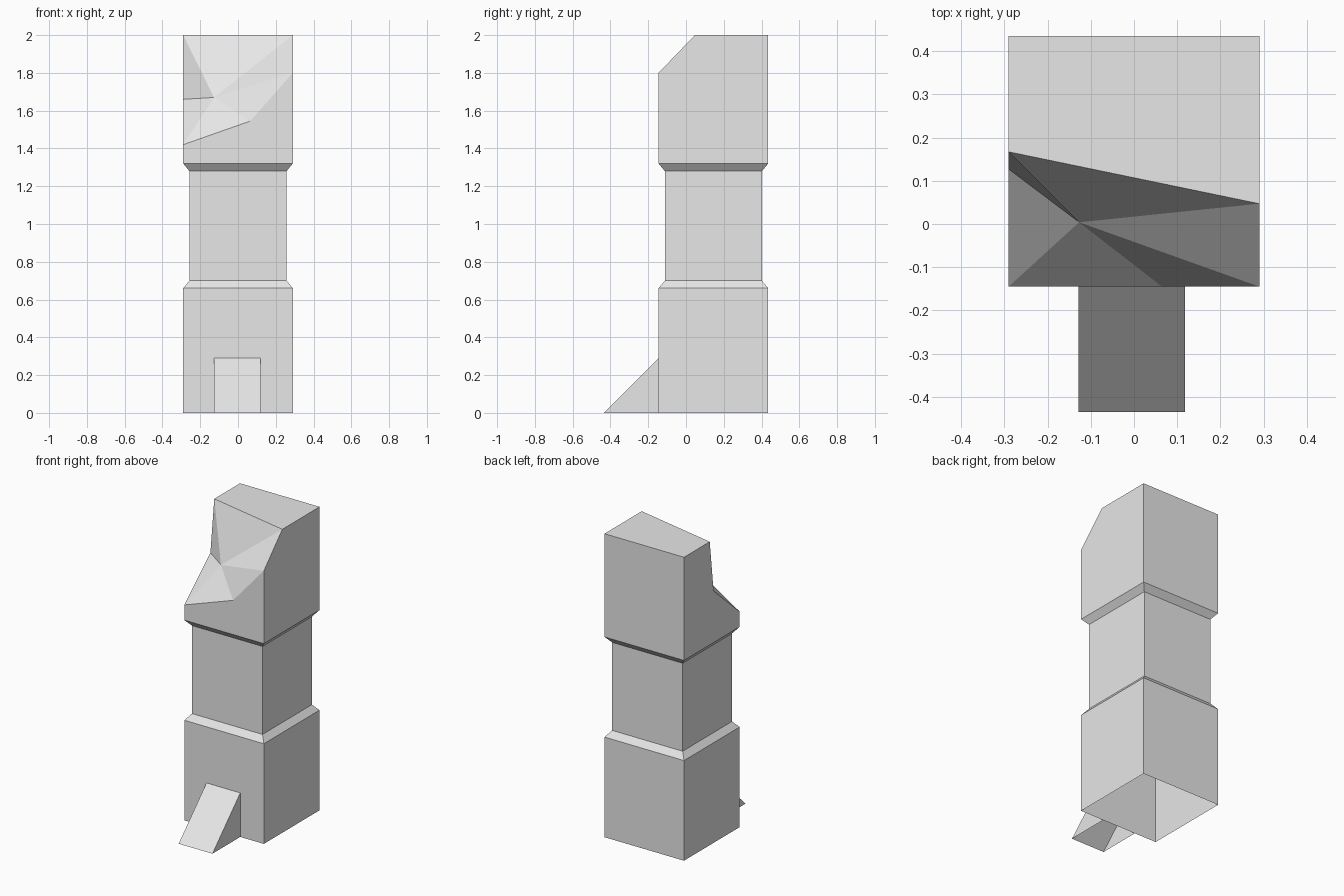
import bpy

if "Cube" in bpy.data.objects:
    bpy.data.objects.remove(bpy.data.objects["Cube"])

stone = bpy.data.materials.new("pale_grey_stone")
stone.diffuse_color = (0.8, 0.8, 0.8, 1.0)
stone.use_nodes = True
stone.node_tree.nodes["Principled BSDF"].inputs["Base Color"].default_value = stone.diffuse_color


def make_part(name, verts, faces):
    mesh = bpy.data.meshes.new(name)
    mesh.from_pydata(verts, [], faces)
    mesh.materials.append(stone)
    mesh.validate()
    obj = bpy.data.objects.new(name, mesh)
    bpy.context.collection.objects.link(obj)
    return obj


HALF = 0.29          # half width of the square plan
MID_Y = 0.145        # the tower sits behind the ramp
FRONT, BACK = MID_Y - HALF, MID_Y + HALF
WAIST = 0.257        # half width of the narrow middle


def ring(half, z):
    """Square ring: front left, front right, back right, back left."""
    return [(sx * half, MID_Y + sy * half, z)
            for sx, sy in ((-1, -1), (1, -1), (1, 1), (-1, 1))]


# Tower shaft: stacked square rings, open underneath
levels = [(HALF, 0), (HALF, 0.66), (WAIST, 0.70), (WAIST, 1.28), (HALF, 1.32)]
verts = [p for half, z in levels for p in ring(half, z)]
faces = []
for k in range(len(levels) - 1):
    for i in range(4):
        j = (i + 1) % 4
        faces.append((4 * k + i, 4 * k + j, 4 * k + 4 + j, 4 * k + 4 + i))

# Broken head: walls rise to a jagged rim, with a fan of faces to a low point
fl, fr, br, bl = range(len(verts) - 4, len(verts))
n = len(verts)
rim = [(-HALF, FRONT, 1.42), (0.065, FRONT, 1.545), (HALF, FRONT, 1.80),
       (HALF, 0.047, 2.0), (-HALF, 0.167, 2.0), (-HALF, 0.127, 1.66)]
verts += rim + [(-0.127, 0.004, 1.67), (HALF, BACK, 2.0), (-HALF, BACK, 2.0)]
a, b, c, d, e, f, pit, tr, tl = range(n, n + 9)
faces += [(fl, fr, c, b, a),            # front wall
          (fr, br, tr, d, c),           # right wall
          (br, bl, tl, tr),             # back wall
          (bl, fl, a, f, e, tl),        # left wall
          (d, tr, tl, e)]               # remaining flat top
rim_ids = [a, b, c, d, e, f]
faces += [(rim_ids[i], rim_ids[(i + 1) % 6], pit) for i in range(6)]
make_part("tower", verts, faces)

# Entrance ramp: a sloping wedge against the front wall, open underneath
L, R = -0.128, 0.118
ramp_verts = [(L, -0.435, 0), (R, -0.435, 0), (R, FRONT, 0.29),
              (L, FRONT, 0.29), (L, FRONT, 0), (R, FRONT, 0)]
make_part("ramp", ramp_verts, [(0, 1, 2, 3), (1, 5, 2), (0, 3, 4)])
